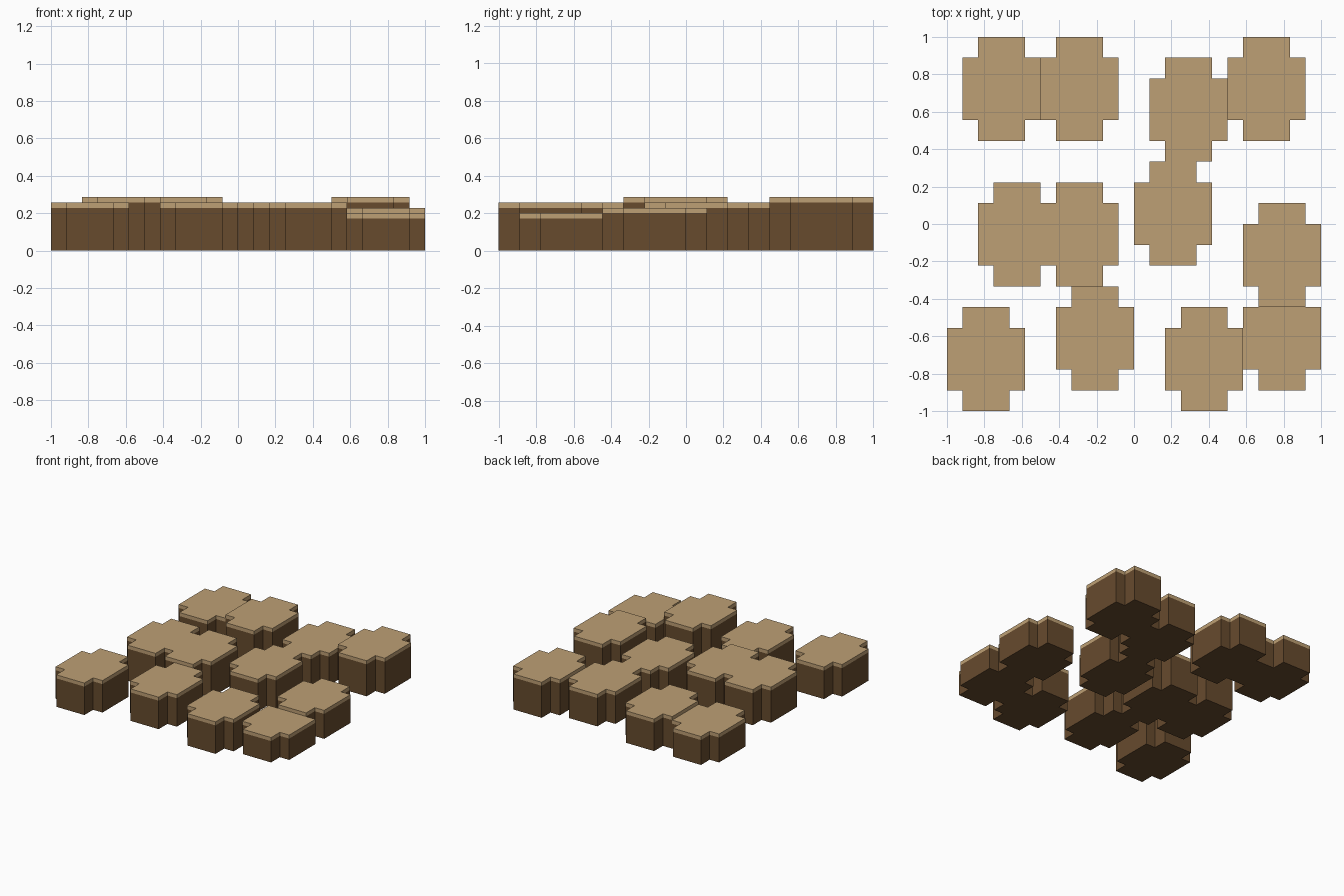
import bpy
import bmesh

cube = bpy.data.objects.get("Cube")
if cube:
    bpy.data.objects.remove(cube, do_unlink=True)


def make_material(name, color):
    mat = bpy.data.materials.new(name)
    mat.use_nodes = True
    mat.diffuse_color = (*color, 1)
    mat.node_tree.nodes["Principled BSDF"].inputs["Base Color"].default_value = (*color, 1)
    return mat


bark = make_material("dark brown bark", (0.135, 0.070, 0.027))
wood = make_material("tan cut wood", (0.515, 0.350, 0.176))

STEP = 2 / 70       # height step, also the thickness of the cut top
UX, UY = 1 / 12, 1 / 9   # cell size of the stepped outline


def stepped_outline(cx, cy):
    """Rectangle of five by five cells with one cell missing at each corner."""
    a, b = 2.5, 1.5
    corner = [(a, -b), (a, b), (b, b), (b, a)]
    half = corner + [(-b, a), (-b, b)]
    ring = half + [(-x, -y) for x, y in half]
    return [(cx + x * UX, cy + y * UY) for x, y in ring]


def prism(name, outline, z0, z1, mat):
    bm = bmesh.new()
    base = bm.faces.new([bm.verts.new((x, y, z0)) for x, y in outline])
    up = bmesh.ops.extrude_face_region(bm, geom=[base], use_keep_orig=True)
    bmesh.ops.translate(bm, vec=(0, 0, z1 - z0),
                        verts=[v for v in up["geom"] if isinstance(v, bmesh.types.BMVert)])
    bmesh.ops.recalc_face_normals(bm, faces=bm.faces)
    mesh = bpy.data.meshes.new(name)
    bm.to_mesh(mesh)
    bm.free()
    mesh.materials.append(mat)
    obj = bpy.data.objects.new(name, mesh)
    bpy.context.collection.objects.link(obj)


# Stumps: left edge and front edge in outline cells, then height in steps
stumps = [
    (-11, 4, 8), (-6, 4, 9), (1, 3, 9), (6, 4, 10),
    (-10, -3, 10), (-6, -3, 10), (0, -2, 9), (7, -4, 8),
    (-12, -9, 9), (-5, -8, 9), (2, -9, 9), (7, -8, 7),
]
for i, (left, front, height) in enumerate(stumps, 1):
    shape = stepped_outline((left + 2.5) * UX, (front + 2.5) * UY)
    top = height * STEP
    prism(f"stump_body_{i}", shape, 0, top - STEP, bark)
    prism(f"stump_top_{i}", shape, top - STEP, top, wood)
